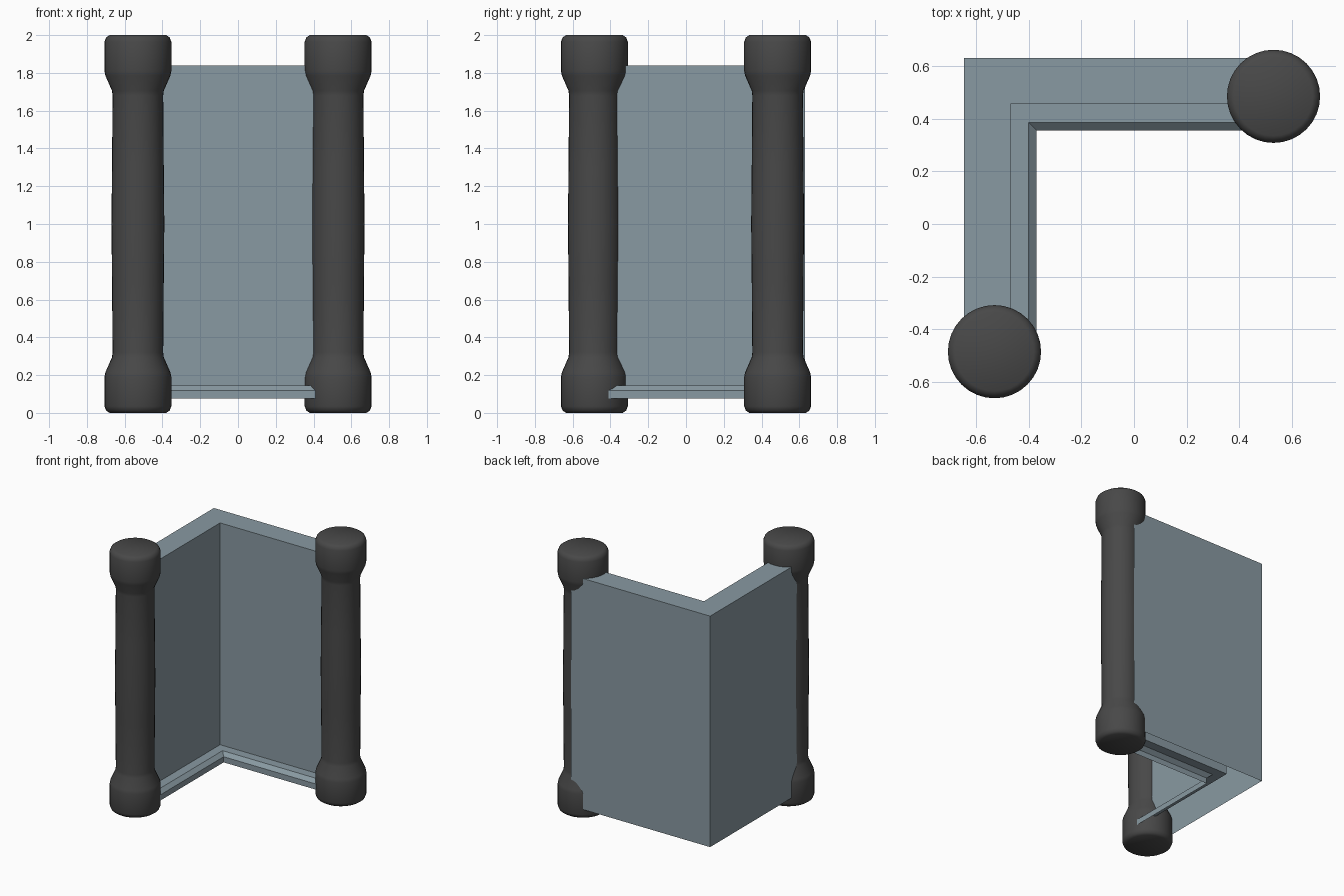
import bpy, bmesh, math

if "Cube" in bpy.data.objects:
    bpy.data.objects.remove(bpy.data.objects["Cube"])


def material(name, rgb):
    m = bpy.data.materials.new(name)
    m.diffuse_color = (*rgb, 1)
    m.use_nodes = True
    m.node_tree.nodes["Principled BSDF"].inputs["Base Color"].default_value = m.diffuse_color
    return m


wall_mat = material("blue_grey", (0.25, 0.32, 0.36))
post_mat = material("dark_grey", (0.065, 0.065, 0.065))


def finish(name, bm, mat):
    bmesh.ops.recalc_face_normals(bm, faces=bm.faces)
    me = bpy.data.meshes.new(name)
    bm.to_mesh(me)
    bm.free()
    me.materials.append(mat)
    ob = bpy.data.objects.new(name, me)
    bpy.context.collection.objects.link(ob)
    return ob


# Round post: lower half of the lathe profile (radius, height), mirrored upward
half = [(0.15, 0), (0.168, 0.012), (0.177, 0.035), (0.177, 0.19), (0.172, 0.215),
        (0.137, 0.295), (0.134, 0.32), (0.137, 0.7)]
profile = half + [(0.14, 1.0)] + [(r, 2 - z) for r, z in reversed(half)]
SIDES = 32


def post(name, cx, cy):
    bm = bmesh.new()
    rings = []
    for r, z in profile:
        rings.append([bm.verts.new((cx + r * math.cos(2 * math.pi * i / SIDES),
                                    cy + r * math.sin(2 * math.pi * i / SIDES), z))
                      for i in range(SIDES)])
    for a, b in zip(rings, rings[1:]):
        for i in range(SIDES):
            j = (i + 1) % SIDES
            bm.faces.new((a[i], a[j], b[j], b[i]))
    bm.faces.new(rings[0][::-1])
    bm.faces.new(rings[-1])
    for f in bm.faces:
        f.smooth = True
    return finish(name, bm, post_mat)


post("front_left_post", -0.53, -0.485)
post("back_right_post", 0.53, 0.485)

# Corner wall with skirting: open-bottomed section (inward offset, height)
# swept around the L-shaped corner with a mitre
section = [(0, 0.075), (0, 1.84), (0.175, 1.84), (0.175, 0.145),
           (0.245, 0.145), (0.275, 0.118), (0.275, 0.075)]
bm = bmesh.new()
rows = []
for d, z in section:
    x, y = -0.645 + d, 0.63 - d
    rows.append([bm.verts.new(p) for p in ((0.53, y, z), (x, y, z), (x, -0.485, z))])
for a, b in zip(rows, rows[1:]):
    for i in range(2):
        bm.faces.new((a[i], a[i + 1], b[i + 1], b[i]))
finish("corner_wall", bm, wall_mat)
